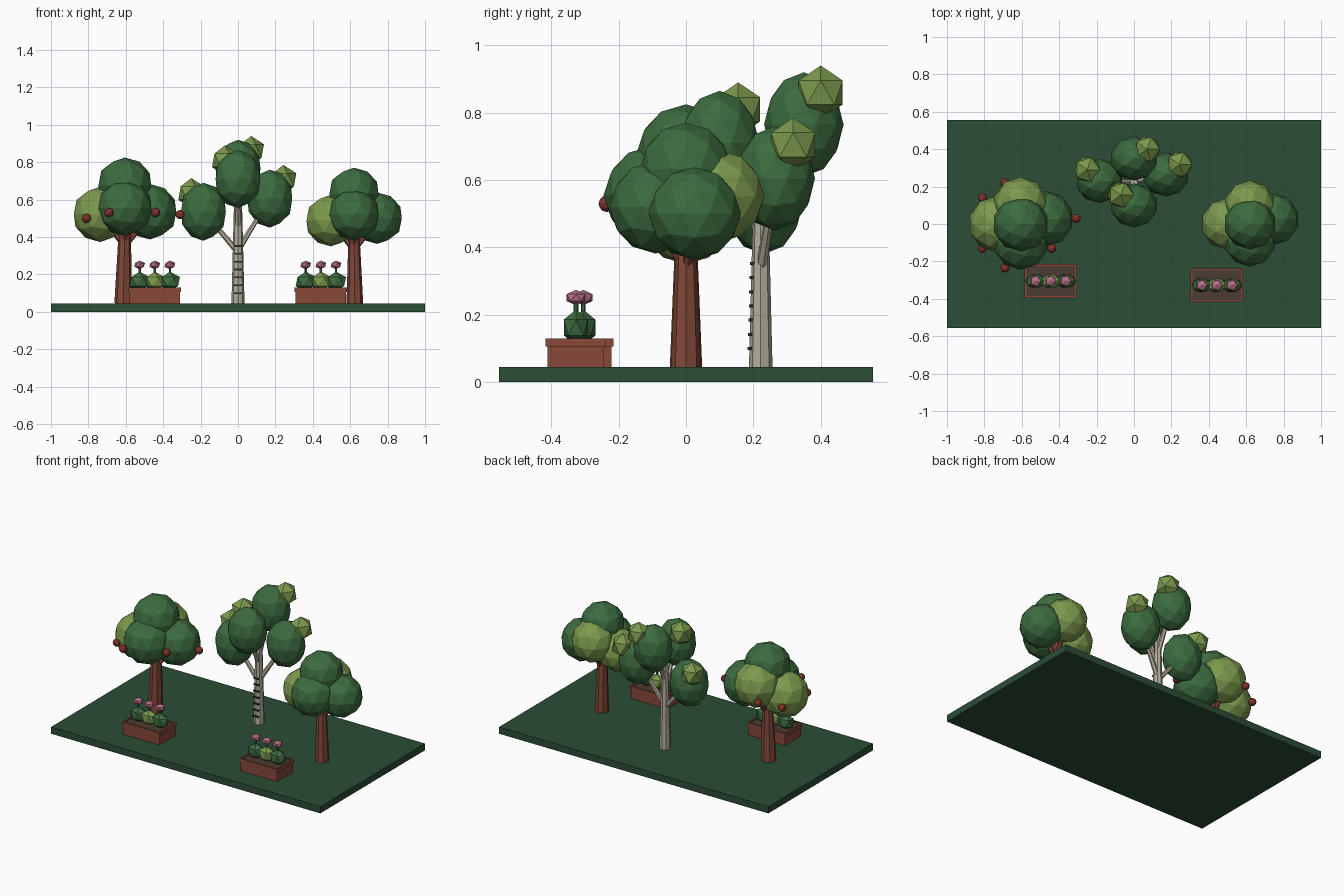
import bpy
from mathutils import Vector

if "Cube" in bpy.data.objects:
    bpy.data.objects.remove(bpy.data.objects["Cube"])


def material(name, r, g, b):
    m = bpy.data.materials.new(name)
    m.use_nodes = True
    m.diffuse_color = (r, g, b, 1)
    m.node_tree.nodes["Principled BSDF"].inputs["Base Color"].default_value = (r, g, b, 1)
    return m


GRASS = material("grass green", 0.025, 0.075, 0.037)
LEAF = material("leaf green", 0.045, 0.15, 0.05)
LIGHT = material("light leaf", 0.2, 0.32, 0.075)
BARK = material("red brown bark", 0.22, 0.065, 0.04)
PALE = material("pale bark", 0.46, 0.42, 0.34)
BAND = material("dark bark mark", 0.03, 0.025, 0.02)
CLAY = material("terracotta", 0.25, 0.065, 0.042)
SOIL = material("soil", 0.07, 0.045, 0.032)
PINK = material("pink petal", 0.48, 0.16, 0.26)
FRUIT = material("red fruit", 0.23, 0.035, 0.025)


def finish(name, mat):
    ob = bpy.context.object
    ob.name = name
    ob.data.materials.append(mat)
    return ob


def box(name, centre, size, mat):
    bpy.ops.mesh.primitive_cube_add(size=1, location=centre)
    bpy.context.object.scale = size
    return finish(name, mat)


def blob(name, centre, radii, mat, detail=2):
    bpy.ops.mesh.primitive_ico_sphere_add(subdivisions=detail, radius=1, location=centre)
    bpy.context.object.scale = radii
    return finish(name, mat)


def limb(name, start, end, r1, r2, mat, sides=8):
    a, b = Vector(start), Vector(end)
    bpy.ops.mesh.primitive_cone_add(vertices=sides, radius1=r1, radius2=r2,
                                    depth=(b - a).length, location=(a + b) / 2)
    bpy.context.object.rotation_euler = (b - a).to_track_quat("Z", "Y").to_euler()
    return finish(name, mat)


TOP = 0.045
box("ground", (0, 0, TOP / 2), (2, 1.11, TOP), GRASS)


# Round trees: trunk, forked branches and five overlapping crown masses
def round_tree(label, x, s, lean):
    def at(dx, dy, dz):
        return (x + dx * s, dy * s, TOP + dz * s)

    limb(label + "_trunk", at(-lean, 0, 0), at(0, 0, 0.42), 0.048 * s, 0.031 * s, BARK)
    crown = [("top", 0, 0, 0.632, LEAF), ("front", 0, -0.097, 0.51, LEAF),
             ("right", -0.132, 0, 0.476, LIGHT), ("left", 0.134, 0.028, 0.49, LEAF),
             ("back", 0, 0.103, 0.545, LIGHT)]
    for part, dx, dy, dz, mat in crown:
        blob(f"{label}_crown_{part}", at(dx, dy, dz), [0.148 * s] * 3, mat)
        if part != "top":
            limb(f"{label}_branch_{part}", at(0, 0, 0.31), at(dx * 0.7, dy * 0.7, 0.42),
                 0.018 * s, 0.012 * s, BARK, 6)


round_tree("fruit_tree", -0.605, 1.0, 0.008)
round_tree("shade_tree", 0.62, 0.93, -0.005)

# Fruit around the first crown
for i, (x, y, z) in enumerate([(-0.31, 0.03, 0.52), (-0.44, -0.13, 0.53),
                               (-0.69, -0.235, 0.53), (-0.81, -0.13, 0.5),
                               (-0.81, 0.14, 0.5), (-0.69, 0.22, 0.53)]):
    blob(f"fruit_{i + 1}", (x, y, z), [0.025] * 3, FRUIT)

# Pale tree: slim trunk with dark marks on its front
BY = 0.222
limb("pale_trunk", (0, BY, TOP), (0, BY, 0.64), 0.035, 0.02, PALE)
for i in range(7):
    z = 0.1 + i * 0.042
    box(f"bark_mark_{i + 1}", (0, BY - 0.034 + (z - TOP) * 0.025, z),
        (0.042 - i * 0.001, 0.012, 0.009), BAND)

# Pale tree crown: each mass has a branch and a light tuft
masses = [("front", (0, 0.1, 0.71), (-0.07, 0.155, 0.81), 0.44),
          ("back", (0, 0.35, 0.765), (0.07, 0.4, 0.86), 0.5),
          ("right", (-0.185, 0.23, 0.535), (-0.25, 0.29, 0.635), 0.32),
          ("left", (0.17, 0.265, 0.605), (0.243, 0.318, 0.705), 0.33)]
for part, centre, tuft, fork in masses:
    blob(f"pale_crown_{part}", centre, (0.126, 0.118, 0.155), LEAF)
    blob(f"pale_tuft_{part}", tuft, (0.077, 0.077, 0.08), LIGHT, 1)
    limb(f"pale_branch_{part}", (0, BY, fork), centre, 0.017, 0.009, PALE, 6)


# Planters with soil, three bushes and three flowers
def planter(label, x, y):
    box(label + "_body", (x, y, 0.081), (0.27, 0.168, 0.072), CLAY)
    box(label + "_soil", (x, y, 0.119), (0.262, 0.16, 0.008), SOIL)
    for side in (-1, 1):
        box(f"{label}_rim_long_{side}", (x, y + side * 0.085, 0.118), (0.28, 0.01, 0.024), CLAY)
        box(f"{label}_rim_short_{side}", (x + side * 0.135, y, 0.118), (0.01, 0.18, 0.024), CLAY)
    for i, mat in enumerate((LEAF, LIGHT, LEAF)):
        bx = x + (i - 1) * 0.081
        blob(f"{label}_bush_{i + 1}", (bx, y, 0.162), (0.06, 0.042, 0.053), mat, 1)
        limb(f"{label}_stem_{i + 1}", (bx, y, 0.19), (bx, y, 0.245), 0.007, 0.007, LEAF, 6)
        blob(f"{label}_flower_{i + 1}", (bx, y, 0.251), (0.032, 0.032, 0.023), PINK, 1)


planter("right_planter", -0.445, -0.305)
planter("left_planter", 0.443, -0.327)
